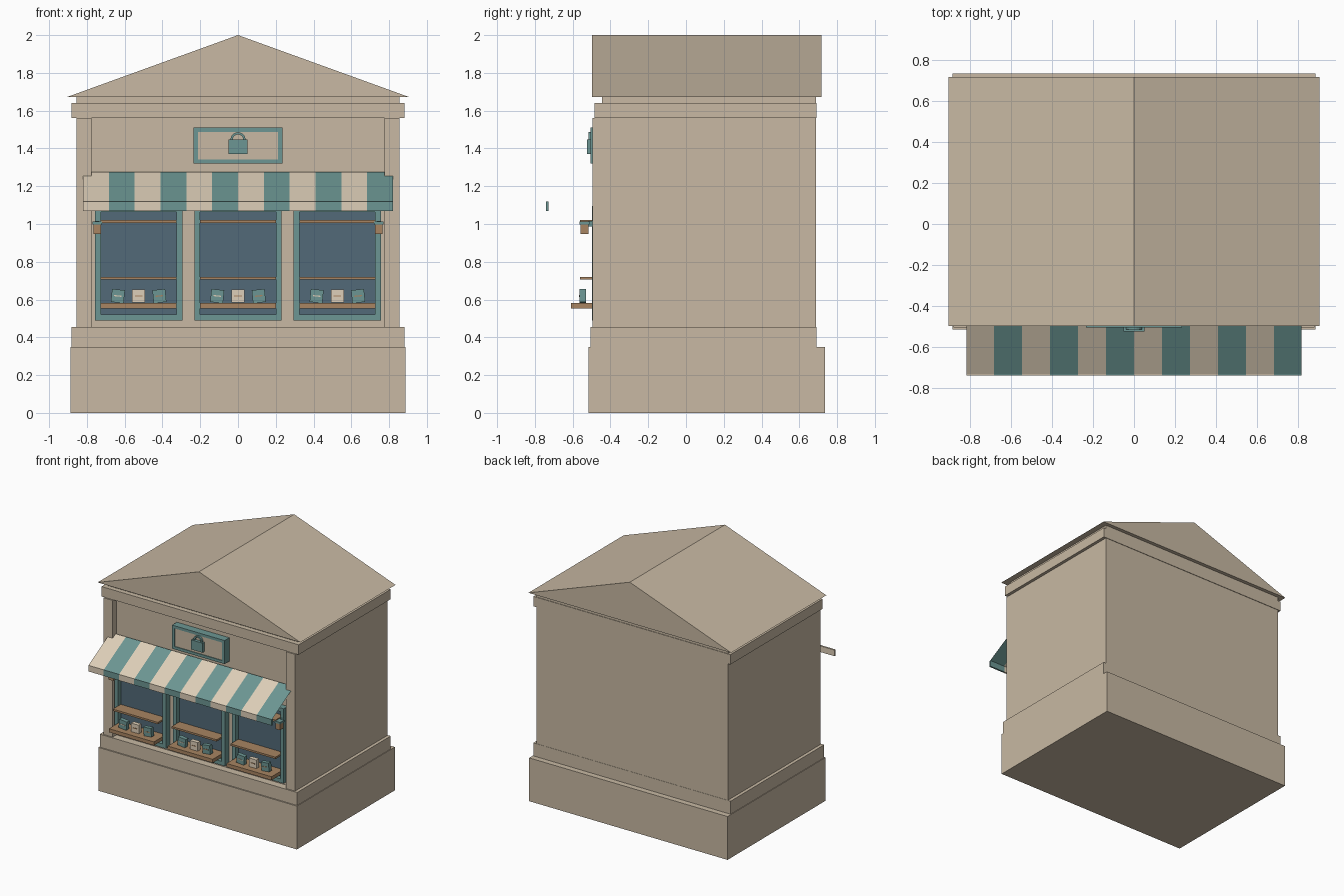
import bpy, bmesh, math
from mathutils import Matrix, Vector

old = bpy.data.objects.get("Cube")
if old:
    bpy.data.objects.remove(old, do_unlink=True)


def material(name, rgb):
    lin = [((c / 255 + 0.055) / 1.055) ** 2.4 for c in rgb] + [1]
    m = bpy.data.materials.new(name)
    m.use_nodes = True
    m.diffuse_color = lin
    m.node_tree.nodes["Principled BSDF"].inputs["Base Color"].default_value = lin
    return m


STONE = material("sandstone", (200, 185, 163))
CREAM = material("cream", (222, 207, 184))
TEAL = material("teal", (108, 150, 147))
GLASS = material("window_glass", (82, 106, 120))
WOOD = material("wood", (168, 133, 98))


def make(name, bm, *mats):
    bmesh.ops.recalc_face_normals(bm, faces=bm.faces)
    me = bpy.data.meshes.new(name)
    bm.to_mesh(me)
    bm.free()
    for m in mats:
        me.materials.append(m)
    ob = bpy.data.objects.new(name, me)
    bpy.context.collection.objects.link(ob)
    return ob


def box(name, x, y, z, mat, tilt=0):
    """Box from (min, max) ranges, optionally tilted about the y axis."""
    bm = bmesh.new()
    centre = Vector([(r[0] + r[1]) / 2 for r in (x, y, z)])
    size = [r[1] - r[0] for r in (x, y, z)]
    bmesh.ops.create_cube(bm, size=1, matrix=Matrix.Translation(centre)
                          @ Matrix.Rotation(tilt, 4, 'Y') @ Matrix.Diagonal((*size, 1)))
    return make(name, bm, mat)


def prism(name, profile, y, mat):
    """Extrude an xz profile between two y values."""
    bm = bmesh.new()
    face = bm.faces.new([bm.verts.new((px, y[0], pz)) for px, pz in profile])
    out = bmesh.ops.extrude_face_region(bm, geom=[face])
    moved = [v for v in out["geom"] if isinstance(v, bmesh.types.BMVert)]
    bmesh.ops.translate(bm, verts=moved, vec=(0, y[1] - y[0], 0))
    return make(name, bm, mat)


def frame(name, x, y, z, t, mat):
    """Rectangular ring: two uprights and two rails."""
    for side, a in (("right", x[0]), ("left", x[1] - t)):
        box(f"{name}_{side}_upright", (a, a + t), y, z, mat)
    for side, a in (("bottom", z[0]), ("top", z[1] - t)):
        box(f"{name}_{side}_rail", (x[0] + t, x[1] - t), y, (a, a + t), mat)


WALL, FRONT, BACK = -0.445, -0.494, 0.688

# Building shell
box("plinth", (-0.887, 0.887), (-0.515, 0.736), (0, 0.35), STONE)
box("plinth_step", (-0.882, 0.882), (-0.505, 0.69), (0.35, 0.455), STONE)
box("walls", (-0.856, 0.856), (WALL, BACK), (0.455, 1.675), STONE)
box("cornice", (-0.881, 0.881), (-0.484, 0.692), (1.56, 1.64), STONE)
prism("roof", [(-0.906, 1.672), (0.906, 1.672), (0, 2)], (-0.498, 0.718), STONE)
for side, s in (("right", -1), ("left", 1)):
    box(f"{side}_pilaster", sorted((s * 0.775, s * 0.856)), (FRONT, WALL),
        (0.455, 1.56), STONE)

# Windows with shelves and goods
for label, cx in (("right", -0.526), ("middle", 0), ("left", 0.526)):
    frame(f"{label}_window_frame", (cx - 0.231, cx + 0.231), (-0.497, WALL),
          (0.49, 1.095), 0.031, TEAL)
    span = (cx - 0.201, cx + 0.201)
    box(f"{label}_window_glass", span, (-0.46, WALL), (0.52, 1.065), GLASS)
    for shelf, depth, z in (("top", -0.56, (1.005, 1.02)),
                            ("middle", -0.56, (0.705, 0.72)),
                            ("bottom", -0.61, (0.552, 0.581))):
        box(f"{label}_{shelf}_shelf", span, (depth, WALL), z, WOOD)
    for item, dx, tilt, mat, trim in (("first_bag", -0.11, 0.1, TEAL, CREAM),
                                      ("cream_bag", 0, 0, CREAM, WOOD),
                                      ("second_bag", 0.11, -0.1, TEAL, WOOD)):
        x = cx + dx
        box(f"{label}_{item}", (x - 0.034, x + 0.034), (-0.564, -0.53),
            (0.584, 0.653), mat, tilt)
        box(f"{label}_{item}_trim", (x - 0.02, x + 0.02), (-0.567, -0.563),
            (0.616, 0.622), trim, tilt)

# Striped awning: sloping sheet with a hanging valance
STRIPES, HALF = 12, 0.82
step = 2 * HALF / STRIPES
bm = bmesh.new()
top, edge = (-0.455, 1.276), (-0.735, 1.118)
for i in range(STRIPES):
    a, b = -HALF + i * step, -HALF + (i + 1) * step
    f = bm.faces.new([bm.verts.new((x, *p)) for x, p in
                      ((a, edge), (b, edge), (b, top), (a, top))])
    f.material_index = i % 2
    box(f"valance_stripe_{i + 1}", (a, b), (-0.741, -0.727), (1.069, 1.118),
        (CREAM, TEAL)[i % 2])
bmesh.ops.remove_doubles(bm, verts=bm.verts, dist=0.001)
make("awning", bm, CREAM, TEAL)

# Wall lamps either side of the windows
for side, s in (("right", -1), ("left", 1)):
    c = s * 0.745
    box(f"{side}_lamp", (c - 0.021, c + 0.021), (-0.558, -0.516), (0.947, 1.0), WOOD)
    box(f"{side}_lamp_cap", (c - 0.026, c + 0.026), (-0.564, -0.51), (0.998, 1.013), TEAL)
    box(f"{side}_lamp_arm", (c - 0.01, c + 0.01), (-0.515, WALL), (0.986, 1.016), TEAL)

# Hanging sign with a bag emblem
frame("sign_frame", (-0.235, 0.235), (-0.506, WALL), (1.32, 1.51), 0.022, TEAL)
box("sign_panel", (-0.213, 0.213), (-0.5, WALL), (1.342, 1.488), STONE)
box("emblem_bag", (-0.051, 0.051), (-0.525, -0.5), (1.37, 1.447), TEAL)
arc = [(math.cos(k * math.pi / 10), math.sin(k * math.pi / 10)) for k in range(11)]
ring = [(0.04 * c, 1.446 + 0.04 * s) for c, s in arc]
ring += [(0.028 * c, 1.446 + 0.028 * s) for c, s in reversed(arc)]
prism("emblem_handle", ring, (-0.516, -0.5), TEAL)
